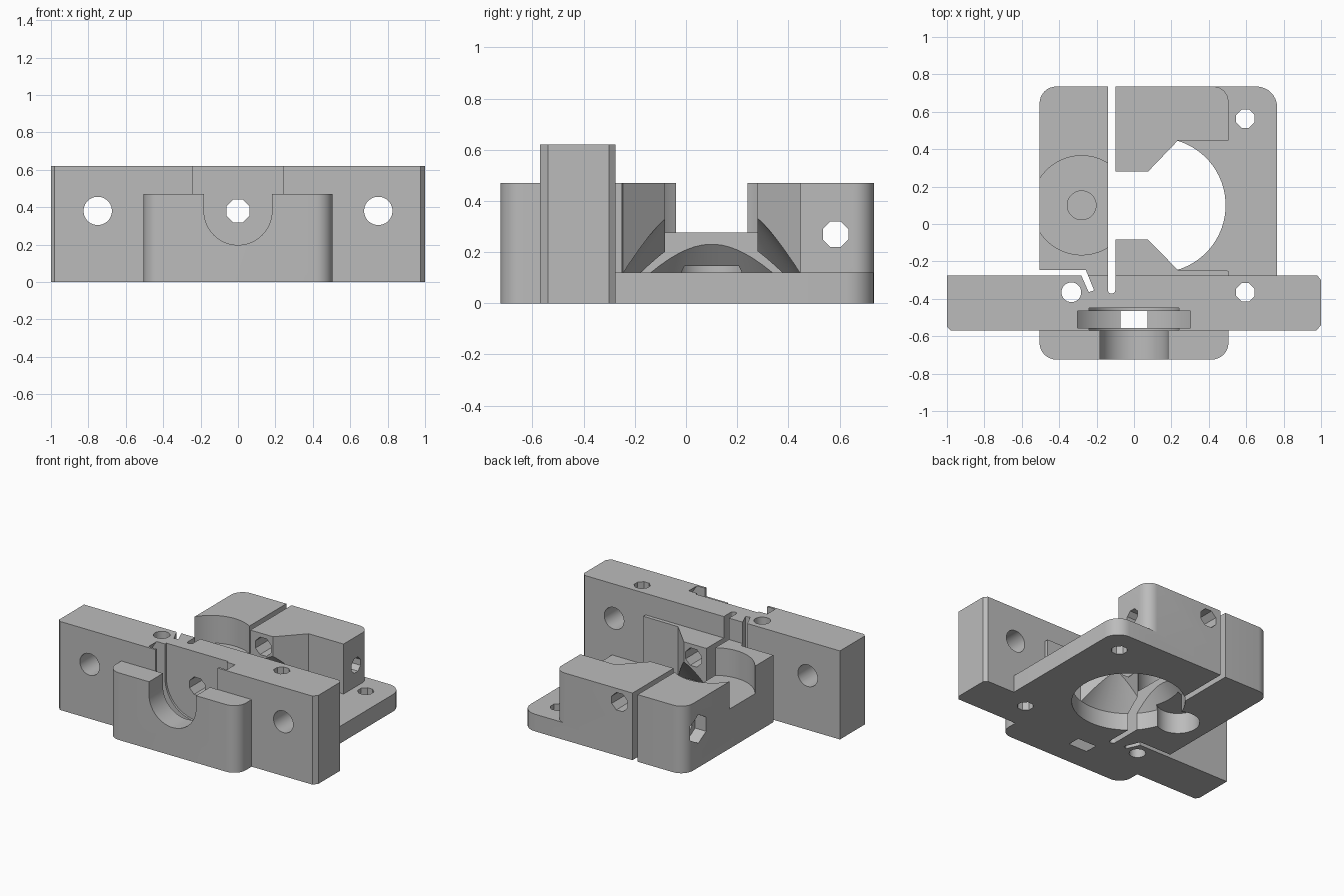
import bpy, bmesh
from math import cos, sin, pi, radians
from mathutils import Vector

if "Cube" in bpy.data.objects:
    bpy.data.objects.remove(bpy.data.objects["Cube"], do_unlink=True)

grey = bpy.data.materials.new("plain grey")
grey.use_nodes = True
grey.diffuse_color = (0.5, 0.5, 0.5, 1)
grey.node_tree.nodes["Principled BSDF"].inputs["Base Color"].default_value = (0.5, 0.5, 0.5, 1)

PLACE = {"x": lambda u, v, t: (t, u, v),
         "y": lambda u, v, t: (u, t, v),
         "z": lambda u, v, t: (u, v, t)}


def loft(name, rings, axis="z"):
    """Solid through rings given as (outline, position along axis)."""
    bm = bmesh.new()
    loops = [[bm.verts.new(PLACE[axis](u, v, t)) for u, v in pts] for pts, t in rings]
    bm.faces.new(loops[0])
    bm.faces.new(loops[-1])
    for a, b in zip(loops, loops[1:]):
        for i in range(len(a)):
            j = (i + 1) % len(a)
            bm.faces.new((a[i], a[j], b[j], b[i]))
    bmesh.ops.recalc_face_normals(bm, faces=bm.faces)
    mesh = bpy.data.meshes.new(name)
    bm.to_mesh(mesh)
    bm.free()
    mesh.materials.append(grey)
    obj = bpy.data.objects.new(name, mesh)
    bpy.context.collection.objects.link(obj)
    return obj


def prism(name, pts, lo, hi, axis="z"):
    return loft(name, [(pts, lo), (pts, hi)], axis)


def circle(u, v, r, n=48):
    return [(u + r * cos(2 * pi * (i + .5) / n), v + r * sin(2 * pi * (i + .5) / n))
            for i in range(n)]


def rounded(corners, n=8):
    """Outline whose corners (x, y, radius) may be rounded."""
    out = []
    for i, (x, y, r) in enumerate(corners):
        if not r:
            out.append((x, y))
            continue
        p = Vector((x, y))
        a = (Vector(corners[i - 1][:2]) - p).normalized() * r
        b = (Vector(corners[(i + 1) % len(corners)][:2]) - p).normalized() * r
        for k in range(n + 1):
            t = pi / 2 * k / n
            q = p + a * (1 - sin(t)) + b * (1 - cos(t))
            out.append((q.x, q.y))
    return out


def u_shape(r, n=32):
    """Round-bottomed slot, open at the top."""
    arc = [(-r * cos(pi * i / n), .38 - r * sin(pi * i / n)) for i in range(n + 1)]
    return arc + [(r, .8), (-r, .8)]


# Upright mounting plate with chamfered ends
body = prism("bracket_body", [(-.98, -.57), (.975, -.57), (1, -.54), (1, -.3), (.98, -.275),
                              (-1, -.275), (-1, -.55)], 0, .62)

# Parts joined to the plate
front_block = prism("front_block", rounded([(-.505, -.725, .09), (.505, -.725, .09),
                                            (.505, -.4, 0), (-.505, -.4, 0)]), 0, .47)
foot = prism("foot", rounded([(-.505, -.4, 0), (.765, -.4, 0), (.765, .735, .11),
                              (-.505, .735, .09)]), 0, .12)
clamp = prism("clamp_blocks", rounded([
    (-.505, -.4, 0), (.505, -.4, 0), (.505, -.25, 0), (.235, -.247, 0), (.075, -.083, 0),
    (-.12, -.083, 0), (-.12, .28, 0), (.075, .28, 0), (.235, .447, 0), (.505, .447, 0),
    (.505, .735, .08), (-.505, .735, .09)]), 0, .47)

# Slots that free the lever arm
cuts = [
    prism("lever_slit", rounded([(-.14, -.372, .019), (-.1, -.372, .019), (-.1, .9, 0),
                                 (-.14, .9, 0)]), -.1, .8),
    prism("hinge_slit", [(-.7, -.275), (-.282, -.275), (-.242, -.365), (-.213, -.355),
                         (-.258, -.245), (-.7, -.245)], -.1, .8),
]
# Round motor opening tapering to a cone
cuts.append(loft("motor_opening", [(circle(.13, .1, .36, 64), -.1), (circle(.13, .1, .36, 64), .12),
                                   (circle(.13, .1, .06, 64), .49)]))
# Bearing seat, pin hole and underside recess in the lever
seat = [(min(u, -.12), v) for u, v in circle(-.28, .1, .265, 64)]
start = max(range(64), key=lambda i: seat[i][0] < -.12 and seat[i - 1][0] == -.12)
seat = [seat[(start + i) % 64] for i in range(64)]
seat = [p for i, p in enumerate(seat) if p[0] < -.12 or seat[i - 1][0] < -.12
        or seat[(i + 1) % 64][0] < -.12]
cuts += [prism("bearing_seat", seat, .277, .8),
         prism("pin_hole", circle(-.28, .1, .077), .17, .5),
         prism("lever_recess", circle(-.28, .1, .138), -.1, .145)]
# Nozzle mount: front slot, wide slot, round groove, filament bore
cuts += [prism("front_slot", u_shape(.182), -.9, -.5, "y"),
         prism("wide_slot", u_shape(.24), -.57, -.45, "y"),
         prism("round_groove", circle(0, .38, .387, 96), -.555, -.465, "y"),
         prism("filament_bore", circle(0, .38, .066, 8), -.5, .9, "y")]
# Screw holes
for x in (-.75, .75):
    cuts.append(prism("plate_hole", circle(x, .38, .076, 32), -.9, 0, "y"))
for x, y, n in ((-.335, -.365, 24), (.595, -.365, 8), (.595, .563, 8)):
    cuts.append(prism("upright_hole", circle(x, y, .053, n), -.1, .8))
cuts += [prism("tension_hole", circle(.585, .27, .054, 8), -.8, .8, "x"),
         prism("nut_trap", circle(.585, .27, .1, 6), -.8, -.42, "x")]

# Join and carve
steps = [(p, "UNION") for p in (front_block, foot, clamp)] + [(c, "DIFFERENCE") for c in cuts]
for tool, kind in steps:
    mod = body.modifiers.new(tool.name, "BOOLEAN")
    mod.operation = kind
    mod.solver = "EXACT"
    mod.object = tool
bpy.context.view_layer.update()
result = bpy.data.meshes.new_from_object(body.evaluated_get(bpy.context.evaluated_depsgraph_get()))
body.modifiers.clear()
body.data = result
for tool, kind in steps:
    bpy.data.objects.remove(tool, do_unlink=True)

bpy.ops.object.select_all(action="DESELECT")
body.select_set(True)
bpy.context.view_layer.objects.active = body
bpy.ops.object.shade_smooth_by_angle(angle=radians(25))
